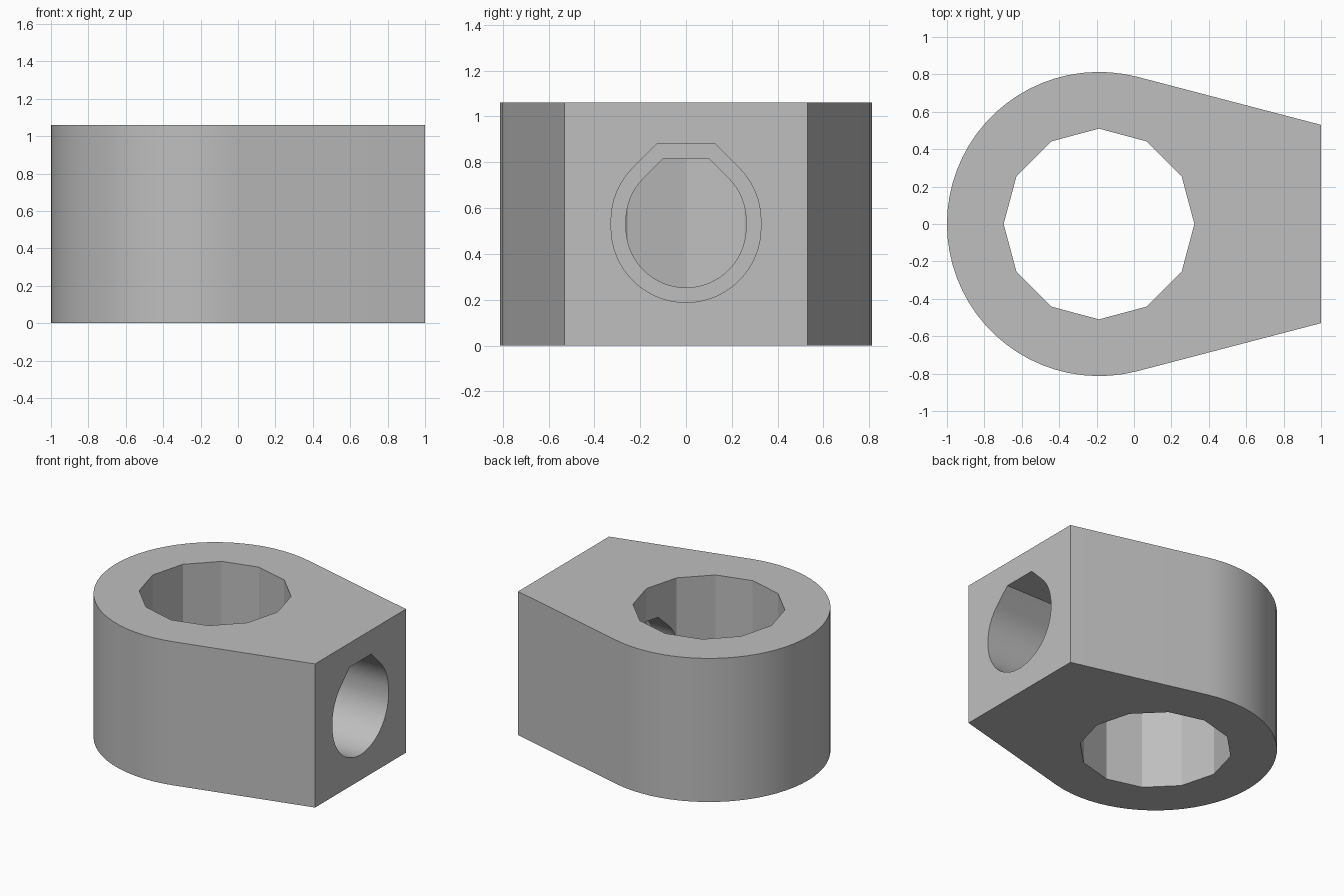
import bpy, bmesh
from math import sin, cos, radians, sqrt
from mathutils import Vector

old = bpy.data.objects.get("Cube")
if old:
    bpy.data.objects.remove(old, do_unlink=True)

HEIGHT = 1.06
CENTRE_X, RADIUS = -0.187, 0.813      # rounded end
END_HALF = 0.53                       # half width of the flat end

grey = bpy.data.materials.new("plain grey")
grey.use_nodes = True
grey.diffuse_color = (0.52, 0.52, 0.52, 1)
grey.node_tree.nodes["Principled BSDF"].inputs["Base Color"].default_value = grey.diffuse_color


def arc(cx, cy, r, start, end, steps):
    """Points along an arc, angles in degrees."""
    angles = [radians(start + (end - start) * i / steps) for i in range(steps + 1)]
    return [(cx + r * cos(a), cy + r * sin(a)) for a in angles]


def prism(name, points, direction):
    """Extrude a closed outline of 3D points along a direction."""
    bm = bmesh.new()
    base = bm.faces.new([bm.verts.new(p) for p in points])
    grown = bmesh.ops.extrude_face_region(bm, geom=[base])["geom"]
    bmesh.ops.translate(bm, vec=Vector(direction),
                        verts=[v for v in grown if isinstance(v, bmesh.types.BMVert)])
    bmesh.ops.recalc_face_normals(bm, faces=bm.faces)
    mesh = bpy.data.meshes.new(name)
    bm.to_mesh(mesh)
    bm.free()
    mesh.materials.append(grey)
    obj = bpy.data.objects.new(name, mesh)
    bpy.context.collection.objects.link(obj)
    return obj


def slot_bore(name, r, x_start, x_end):
    """Slightly stretched bore along x with a 45 degree, flat-topped roof."""
    low, high, top = 0.515, 0.545, 0.545 + r + 0.01
    flat = high + r * sqrt(2) - top
    outline = arc(0, low, r, 180, 360, 32) + arc(0, high, r, 0, 45, 8)
    outline += [(flat, top), (-flat, top)] + arc(0, high, r, 135, 180, 8)
    return prism(name, [(x_start, y, z) for y, z in outline], (x_end - x_start, 0, 0))


# Body: round end joined by tangent sides to a flat end
outline = arc(CENTRE_X, 0, RADIUS, 75.4, 284.6, 40) + [(1, -END_HALF), (1, END_HALF)]
body = prism("clamp_body", [(x, y, 0) for x, y in outline], (0, 0, HEIGHT))

# Cutters: twelve-sided socket, and a stepped side bore reaching into it
socket = arc(CENTRE_X, 0, 0.51, 0, 330, 11)
cutters = [
    prism("socket_cutter", [(x, y, -0.1) for x, y in socket], (0, 0, HEIGHT + 0.2)),
    slot_bore("narrow_bore_cutter", 0.262, 0.0, 0.9),
    slot_bore("wide_bore_cutter", 0.327, 0.45, 1.1),
]
bpy.ops.object.select_all(action='DESELECT')
bpy.context.view_layer.objects.active = body
body.select_set(True)
for cutter in cutters:
    cutter.hide_render = True
    mod = body.modifiers.new(cutter.name, 'BOOLEAN')
    mod.operation = 'DIFFERENCE'
    mod.solver = 'EXACT'
    mod.object = cutter
    bpy.ops.object.modifier_apply(modifier=mod.name)
    bpy.data.objects.remove(cutter, do_unlink=True)

bpy.ops.object.shade_smooth_by_angle(angle=radians(25))
